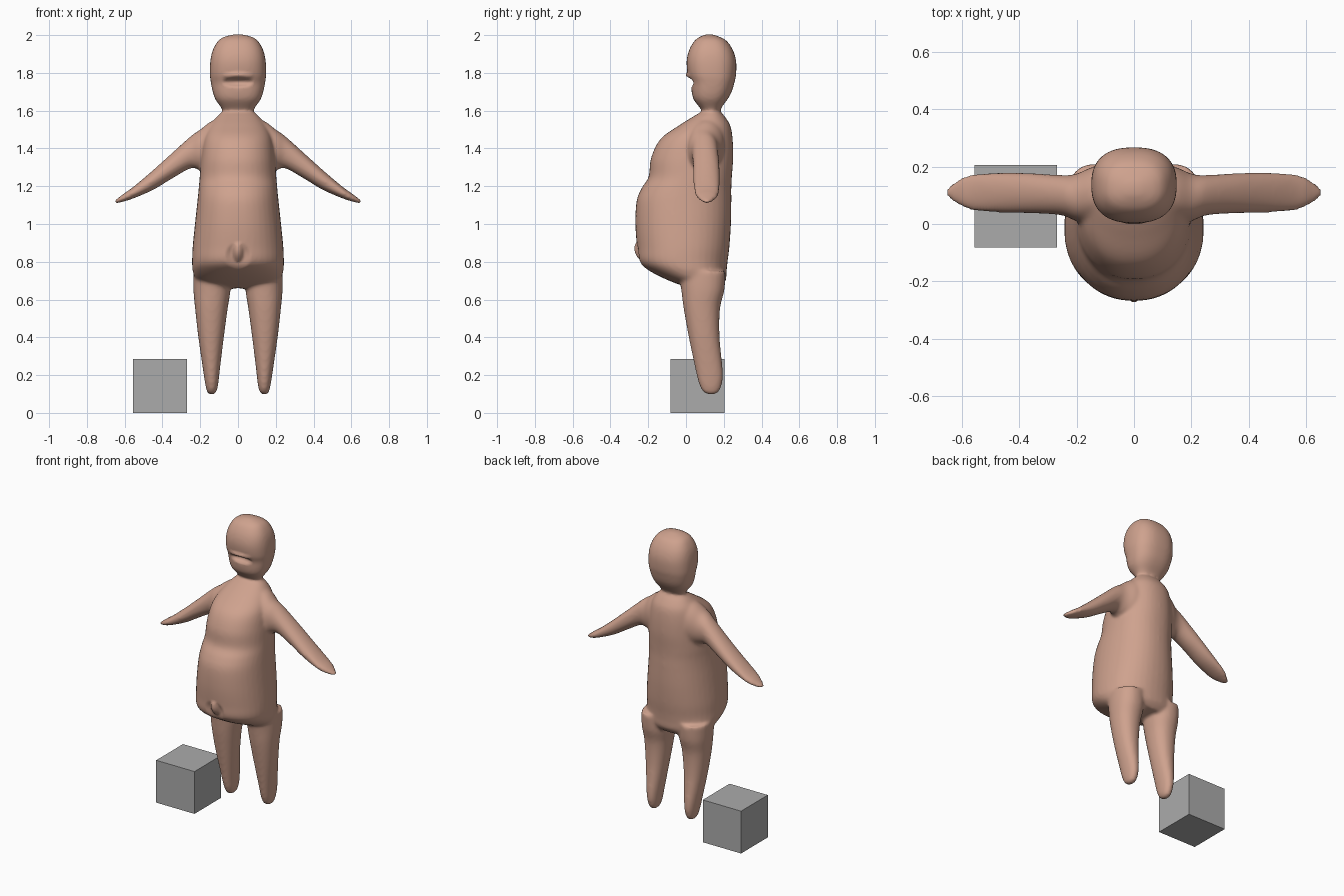
import bpy, bmesh, math
from mathutils import Vector

cube = bpy.data.objects.get("Cube")
if cube:
    bpy.data.objects.remove(cube, do_unlink=True)


def material(name, rgb):
    m = bpy.data.materials.new(name)
    m.use_nodes = True
    m.diffuse_color = (*rgb, 1)
    m.node_tree.nodes["Principled BSDF"].inputs["Base Color"].default_value = (*rgb, 1)
    return m


skin = material("skin", (0.62, 0.36, 0.27))
grey = material("grey", (0.41, 0.41, 0.41))


def spline(a, b, c, d, t):
    """Catmull-Rom blend between b and c."""
    return [0.5 * (2*q + (r - p)*t + (2*p - 5*q + 4*r - s)*t*t + (3*q - p - 3*r + s)*t**3)
            for p, q, r, s in zip(a, b, c, d)]


def loft(bm, rings, place, power=2.2, steps=5, sides=40):
    """Closed tube through rings of (station, u low, u high, v low, v high)."""
    path = []
    for i in range(len(rings) - 1):
        a, d = rings[max(i - 1, 0)], rings[min(i + 2, len(rings) - 1)]
        path += [spline(a, rings[i], rings[i + 1], d, k / steps) for k in range(steps)]
    path.append(rings[-1])
    loops = []
    for s, u0, u1, v0, v1 in path:
        loop = []
        for k in range(sides):
            ang = math.tau * k / sides
            c, n = math.cos(ang), math.sin(ang)
            u = math.copysign(abs(c) ** (2 / power), c)
            v = math.copysign(abs(n) ** (2 / power), n)
            loop.append(bm.verts.new(place(s, (u0 + u1 + u * (u1 - u0)) / 2,
                                           (v0 + v1 + v * (v1 - v0)) / 2)))
        loops.append(loop)
    faces = [bm.faces.new(loops[0]), bm.faces.new(loops[-1])]
    for p, q in zip(loops, loops[1:]):
        for k in range(sides):
            j = (k + 1) % sides
            faces.append(bm.faces.new((p[k], p[j], q[j], q[k])))
    bmesh.ops.recalc_face_normals(bm, faces=faces)


def upright(s, u, v):
    return (u, v, s)


def symmetric(rows):
    return [(z, -w, w, y0, y1) for z, w, y0, y1 in rows]


bm = bmesh.new()

# Torso with a heavy belly: height, half width, front, back
loft(bm, symmetric([
    (0.66, 0.17, 0.02, 0.18), (0.70, 0.22, -0.09, 0.21), (0.75, 0.24, -0.19, 0.215),
    (0.80, 0.243, -0.25, 0.22), (0.88, 0.24, -0.26, 0.23), (1.0, 0.228, -0.268, 0.238),
    (1.12, 0.215, -0.262, 0.24), (1.19, 0.208, -0.235, 0.24), (1.25, 0.203, -0.198, 0.243),
    (1.35, 0.195, -0.185, 0.25), (1.45, 0.18, -0.135, 0.247), (1.52, 0.15, -0.04, 0.235),
    (1.57, 0.11, 0.04, 0.205), (1.60, 0.08, 0.085, 0.18), (1.64, 0.07, 0.09, 0.18)]), upright)

# Head
loft(bm, symmetric([
    (1.59, 0.07, 0.095, 0.175), (1.62, 0.092, 0.07, 0.19), (1.66, 0.12, 0.04, 0.22),
    (1.70, 0.134, 0.03, 0.242), (1.75, 0.144, 0.026, 0.257), (1.79, 0.149, 0.01, 0.265),
    (1.86, 0.147, 0.003, 0.266), (1.92, 0.134, 0.016, 0.249), (1.97, 0.105, 0.045, 0.215),
    (1.992, 0.07, 0.075, 0.175), (2.004, 0.02, 0.105, 0.14)]), upright, 2.5)

for side in (1, -1):
    # Arm: distance out, back-to-front span, height span
    loft(bm, [
        (0.06, 0.03, 0.21, 1.32, 1.57), (0.14, 0.01, 0.20, 1.28, 1.545),
        (0.20, 0.01, 0.175, 1.285, 1.50), (0.25, 0.03, 0.17, 1.295, 1.465),
        (0.35, 0.037, 0.177, 1.24, 1.375), (0.45, 0.039, 0.18, 1.18, 1.285),
        (0.55, 0.045, 0.175, 1.137, 1.20), (0.60, 0.06, 0.162, 1.12, 1.164),
        (0.64, 0.085, 0.135, 1.11, 1.134), (0.658, 0.10, 0.12, 1.112, 1.122)],
        lambda s, u, v: (side * s, u, v), 2.1)
    # Leg: height, inner-to-outer span, front, back
    loft(bm, [
        (0.098, 0.13, 0.15, 0.12, 0.15), (0.11, 0.115, 0.163, 0.092, 0.172),
        (0.15, 0.105, 0.173, 0.07, 0.19), (0.22, 0.097, 0.184, 0.052, 0.195),
        (0.40, 0.075, 0.21, 0.015, 0.178), (0.55, 0.055, 0.227, -0.012, 0.18),
        (0.65, 0.04, 0.236, -0.025, 0.203), (0.75, 0.04, 0.236, -0.04, 0.21)],
        lambda s, u, v: (side * u, v, s))

mesh = bpy.data.meshes.new("body")
bm.to_mesh(mesh)
bm.free()
body = bpy.data.objects.new("body", mesh)
bpy.context.collection.objects.link(body)

# Fuse the limbs into one soft skin
fuse = body.modifiers.new("fuse", 'REMESH')
fuse.mode = 'VOXEL'
fuse.voxel_size = 0.01
soften = body.modifiers.new("soften", 'SMOOTH')
soften.factor = 0.5
soften.iterations = 8
bpy.context.view_layer.objects.active = body
body.select_set(True)
for name in ("fuse", "soften"):
    bpy.ops.object.modifier_apply(modifier=name)


def bump(x, z, cx, cz, rx, rz):
    """Soft round falloff around a point on the front."""
    d = ((x - cx) / rx) ** 2 + ((z - cz) / rz) ** 2
    return max(0, 1 - d) ** 1.2


# Mouth crease and navel
for v in body.data.vertices:
    x, y, z = v.co
    if y < 0.12 and z > 1.6:
        v.co.y += 0.03 * bump(x, z, 0, 1.752, 0.085, 0.028)
        v.co.y -= 0.012 * bump(x, z, 0, 1.785, 0.09, 0.022)
    elif y < -0.1 and z < 1:
        v.co.y += 0.025 * bump(x, z, 0, 0.83, 0.07, 0.07)
        v.co.y -= 0.035 * bump(x, z, 0, 0.85, 0.034, 0.055)

body.data.materials.clear()
body.data.materials.append(skin)
bpy.ops.object.shade_smooth()

# Loose block beside the right foot
bpy.ops.mesh.primitive_cube_add(size=0.286, location=(-0.412, 0.062, 0.143))
block = bpy.context.object
block.name = "block"
block.data.materials.append(grey)
